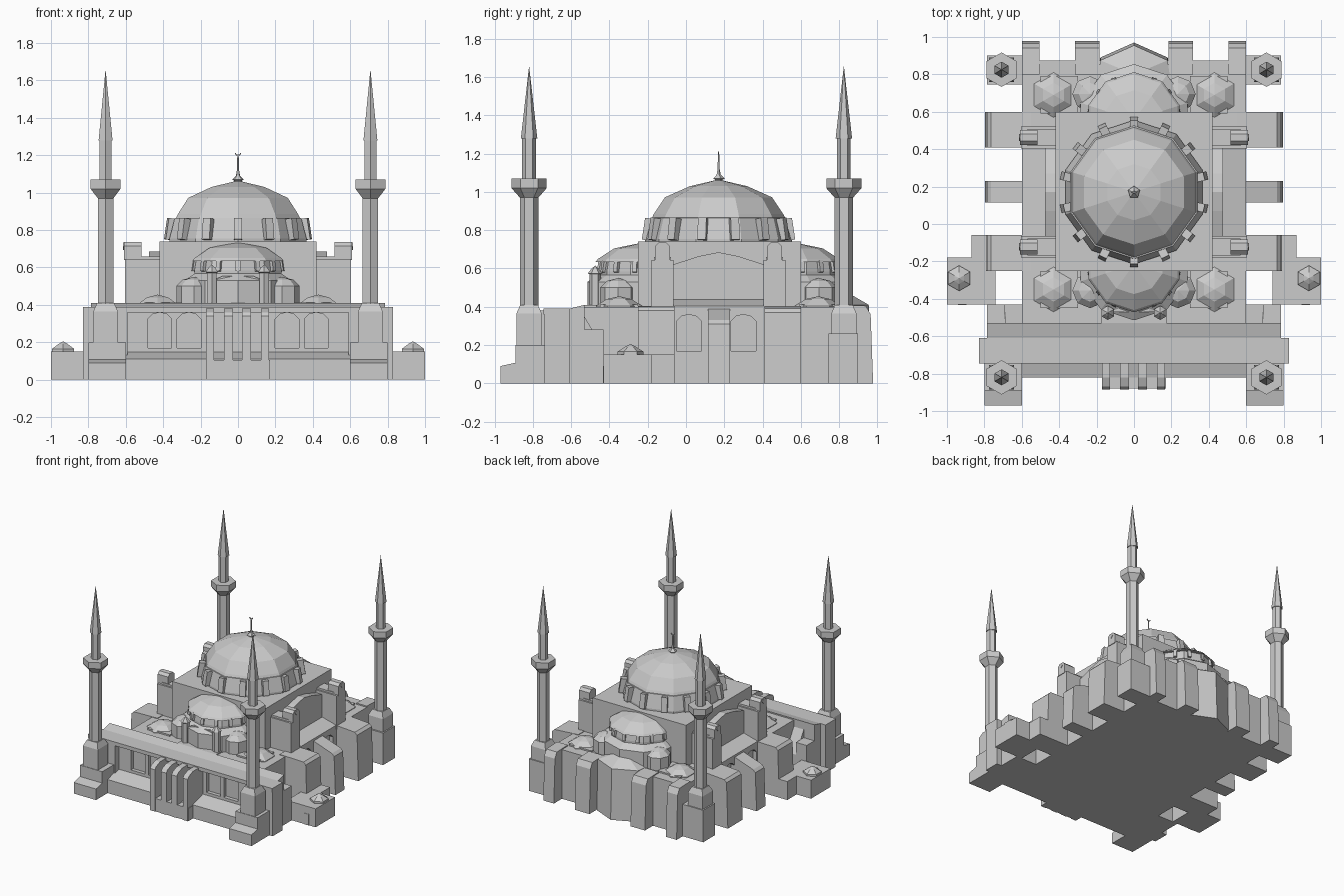
import bpy, bmesh, math
from mathutils import Matrix, Vector

if "Cube" in bpy.data.objects:
    bpy.data.objects.remove(bpy.data.objects["Cube"], do_unlink=True)

STONE = bpy.data.materials.new("pale_grey_stone")
STONE.use_nodes = True
STONE.diffuse_color = (0.6, 0.6, 0.6, 1)
STONE.node_tree.nodes["Principled BSDF"].inputs["Base Color"].default_value = (0.6, 0.6, 0.6, 1)
SIDES = ((1, "left"), (-1, "right"))
DOME_Y = 0.17


def finish(name, bm):
    bmesh.ops.recalc_face_normals(bm, faces=bm.faces)
    mesh = bpy.data.meshes.new(name)
    bm.to_mesh(mesh)
    bm.free()
    mesh.materials.append(STONE)
    obj = bpy.data.objects.new(name, mesh)
    bpy.context.collection.objects.link(obj)
    return obj


def prism(name, pts, axis, a, b):
    """Extrude a 2D outline along an axis: x takes (y, z), y takes (x, z), z takes (x, y)."""
    place = {"x": lambda p, t: (t, *p), "y": lambda p, t: (p[0], t, p[1]),
             "z": lambda p, t: (*p, t)}[axis]
    bm = bmesh.new()
    lo, hi = [[bm.verts.new(place(p, t)) for p in pts] for t in (a, b)]
    bm.faces.new(lo)
    bm.faces.new(hi)
    for i in range(len(pts)):
        j = (i + 1) % len(pts)
        bm.faces.new((lo[i], lo[j], hi[j], hi[i]))
    return finish(name, bm)


def box(name, x0, x1, y0, y1, z0, z1):
    return prism(name, [(x0, y0), (x1, y0), (x1, y1), (x0, y1)], "z", z0, z1)


def lathe(name, x, y, sides, profile, turn=math.pi / 2):
    """Faceted turned shape; a zero radius closes to a point."""
    bm = bmesh.new()
    rings = []
    for r, z in profile:
        n = sides if r else 1
        angles = [turn + math.tau * i / sides for i in range(n)]
        rings.append([bm.verts.new((x + r * math.cos(t), y + r * math.sin(t), z)) for t in angles])
    bm.faces.new(rings[0])
    if len(rings[-1]) > 1:
        bm.faces.new(rings[-1])
    for lo, hi in zip(rings, rings[1:]):
        for i in range(sides):
            j = (i + 1) % sides
            top = [hi[j], hi[i]] if len(hi) > 1 else [hi[0]]
            bm.faces.new([lo[i], lo[j]] + top)
    return finish(name, bm)


def ribs(name, cx, cy, radius, count, size, z):
    """Ring of small upright blocks, leaning inward a little."""
    bm = bmesh.new()
    for i in range(count):
        m = (Matrix.Translation((cx, cy, z)) @ Matrix.Rotation(math.tau * (i + 0.5) / count, 4, "Z")
             @ Matrix.Translation((radius, 0, 0)) @ Matrix.Rotation(-0.15, 4, "Y")
             @ Matrix.Diagonal((*size, 1)))
        bmesh.ops.create_cube(bm, size=1, matrix=m)
    return finish(name, bm)


def arch(c, w, z0, z1):
    """Pointed window outline."""
    s = z1 - 0.035
    return [(c - w, z0), (c + w, z0), (c + w, s), (c + w * 0.6, z1 - 0.01), (c, z1),
            (c - w * 0.6, z1 - 0.01), (c - w, s)]


def carve(obj, cutters):
    for c in cutters:
        mod = obj.modifiers.new("window", "BOOLEAN")
        mod.operation, mod.solver, mod.object = "DIFFERENCE", "EXACT", c
    bpy.context.view_layer.update()
    graph = bpy.context.evaluated_depsgraph_get()
    mesh = bpy.data.meshes.new_from_object(obj.evaluated_get(graph))
    obj.modifiers.clear()
    obj.data = mesh
    for c in cutters:
        bpy.data.objects.remove(c, do_unlink=True)


# Lower hall with side windows
hall = box("lower_hall", -0.6, 0.6, -0.55, 0.875, 0, 0.4)
carve(hall, [prism("cutter", arch(y, 0.065, 0.17, 0.36), "x", s * 0.57, s * 0.7)
             for s, _ in SIDES for y in (0.015, 0.3)])
prism("front_terrace", [(-0.61, 0), (-0.53, 0), (-0.53, 0.41), (-0.61, 0.39)], "x", -0.785, 0.785)

# Front gallery with arched windows, cornice and stepped plinth
gallery = box("front_gallery", -0.6, 0.6, -0.69, -0.6, 0, 0.37)
carve(gallery, [prism("cutter", arch(s * x, 0.063, 0.17, 0.36), "y", -0.8, -0.66)
                for s, _ in SIDES for x in (0.262, 0.418)])
box("gallery_cornice", -0.83, 0.83, -0.745, -0.61, 0.36, 0.39)
prism("gallery_plinth", [(-0.82, 0), (-0.68, 0), (-0.68, 0.15), (-0.82, 0.11)], "x", -0.6, 0.6)

# Entrance buttresses
box("entrance_base", -0.17, 0.17, -0.88, -0.68, 0, 0.105)
for i, x in enumerate((-0.15, -0.05, 0.045, 0.145)):
    w = 0.022 if i in (0, 3) else 0.024
    prism(f"entrance_fin_{i + 1}", [(-0.885, 0), (-0.68, 0), (-0.68, 0.382), (-0.82, 0.38),
                                    (-0.87, 0.36), (-0.885, 0.34)], "x", x - w, x + w)

# Square central block and main dome
box("central_block", -0.42, 0.42, -0.25, 0.6, 0.38, 0.74)
lathe("main_drum", 0, DOME_Y, 10, [(0.385, 0.73), (0.385, 0.755), (0.355, 0.865), (0.3, 0.87)])
ribs("main_drum_ribs", 0, DOME_Y, 0.37, 14, (0.045, 0.045, 0.115), 0.805)
lathe("main_dome", 0, DOME_Y, 10, [(0.35, 0.86), (0.338, 0.885), (0.28, 0.972), (0.15, 1.03), (0, 1.065)])
lathe("dome_finial", 0, DOME_Y, 5, [(0.022, 1.04), (0.022, 1.065), (0.034, 1.07), (0.012, 1.09),
                                    (0.006, 1.12), (0.004, 1.195)])
arc = [math.pi * (1 + i / 6) for i in range(7)]
prism("crescent", [(0.017 * math.cos(t), 1.212 + 0.017 * math.sin(t)) for t in arc]
      + [(0.011 * math.cos(t), 1.212 + 0.008 * math.sin(t)) for t in reversed(arc)],
      "y", DOME_Y - 0.003, DOME_Y + 0.003)

# Half domes and their clustered apses, front and back
for d, end in ((-1, "front"), (1, "back")):
    cy = DOME_Y + d * 0.385
    lathe(f"{end}_apse_body", 0, cy, 10, [(0.3, 0.38), (0.3, 0.53), (0.24, 0.57)])
    lathe(f"{end}_half_drum", 0, cy, 10, [(0.245, 0.55), (0.245, 0.585), (0.235, 0.64)])
    ribs(f"{end}_half_drum_ribs", 0, cy, 0.237, 14, (0.02, 0.025, 0.06), 0.61)
    lathe(f"{end}_half_dome", 0, cy, 10, [(0.257, 0.635), (0.245, 0.65), (0.16, 0.705), (0, 0.738)])
    for s, side in SIDES:
        lathe(f"{end}_{side}_niche", s * 0.235, cy + d * 0.14, 8,
              [(0.095, 0.38), (0.095, 0.5), (0.06, 0.535), (0, 0.55)])
        lathe(f"{end}_{side}_corner_dome", s * 0.43, DOME_Y + d * 0.52, 6,
              [(0.12, 0.38), (0.12, 0.405), (0.065, 0.44), (0, 0.455)])
        box(f"{end}_{side}_corner_roof", *sorted((s * 0.3, s * 0.5)),
            *sorted((DOME_Y + d * 0.42, DOME_Y + d * 0.62)), 0.38, 0.412)

# Front porch block, its gable and two small turrets
box("porch_block", -0.175, 0.175, -0.53, -0.3, 0.38, 0.41)
prism("porch_upper", [(-0.14, 0.4), (0.14, 0.4), (0.14, 0.53), (0.08, 0.555), (-0.08, 0.555), (-0.14, 0.53)],
      "y", -0.47, -0.3)
for s, side in SIDES:
    lathe(f"{side}_porch_turret", s * 0.14, -0.475, 6,
          [(0.03, 0.4), (0.03, 0.57), (0.038, 0.575), (0.018, 0.6), (0, 0.615)])

# Eastern apse and battered rear buttresses
bm = bmesh.new()
outline = ((-0.19, 0.8), (-0.18, 0.875), (0, 0.955), (0.18, 0.875), (0.19, 0.8))
low = [bm.verts.new((x, y + 0.015, 0)) for x, y in outline]
high = [bm.verts.new((x, y, 0.41)) for x, y in outline]
ridge = bm.verts.new((0, 0.8, 0.5))
bm.faces.new(low)
for i in range(5):
    j = (i + 1) % 5
    bm.faces.new((low[i], low[j], high[j], high[i]))
    bm.faces.new((high[i], high[j], ridge))
finish("rear_apse", bm)
for s, side in SIDES:
    for x0, x1, part in ((0.185, 0.315, "inner"), (0.505, 0.6, "outer")):
        prism(f"{side}_{part}_rear_buttress", [(0.8, 0), (0.978, 0), (0.965, 0.36), (0.94, 0.405), (0.8, 0.41)],
              "x", s * x0, s * x1)

# Side walls: buttresses, towers, gables and annexes
for s, side in SIDES:
    for y0, y1, x, drop, part in ((-0.25, -0.06, 0.785, 0.38, "front"), (0.115, 0.23, 0.785, 0.31, "middle"),
                                  (0.41, 0.6, 0.785, 0.37, "back")):
        prism(f"{side}_{part}_buttress", [(s * 0.55, 0), (s * (x + 0.012), 0), (s * x, drop),
                                          (s * (x - 0.02), drop + 0.02), (s * 0.55, 0.405)], "y", y0, y1)
    for y0, y1, part in ((-0.18, -0.065, "front"), (0.405, 0.52, "back")):
        box(f"{side}_{part}_tower", *sorted((s * 0.4, s * 0.605)), y0, y1, 0.37, 0.645)
        m = (y0 + y1) / 2
        box(f"{side}_{part}_tower_step", *sorted((s * 0.4, s * 0.57)), m - 0.045, m + 0.045, 0.64, 0.66)
        prism(f"{side}_{part}_tower_cap", [(m - 0.04, 0.64), (m + 0.04, 0.64), (m + 0.04, 0.715),
                                           (m + 0.02, 0.735), (m - 0.02, 0.735), (m - 0.04, 0.715)],
              "x", s * 0.515, s * 0.61)
        prism(f"{side}_{part}_tower_diamond", [(m, 0.693), (m + 0.02, 0.713), (m, 0.733), (m - 0.02, 0.713)],
              "x", s * 0.6, s * 0.614)
    prism(f"{side}_gable", [(-0.07, 0.38), (0.41, 0.38), (0.41, 0.62), (0.27, 0.665), (0.17, 0.685),
                            (0.07, 0.665), (-0.07, 0.62)], "x", s * 0.4, s * 0.475)
    prism(f"{side}_aisle_roof", [(s * 0.47, 0.38), (s * 0.6, 0.38), (s * 0.6, 0.405), (s * 0.47, 0.44)],
          "y", -0.07, 0.41)
    box(f"{side}_gallery_end", *sorted((s * 0.59, s * 0.83)), -0.74, -0.61, 0, 0.37)
    prism(f"{side}_front_lean_to", [(-0.55, 0), (-0.43, 0), (-0.43, 0.18), (-0.55, 0.38)], "x", s * 0.59, s * 0.69)
    box(f"{side}_front_lodge", *sorted((s * 0.69, s * 0.785)), -0.54, -0.43, 0, 0.28)
    box(f"{side}_wing", *sorted((s * 0.74, s * 0.87)), -0.25, -0.06, 0, 0.15)
    box(f"{side}_annex", *sorted((s * 0.74, s * 1.0)), -0.43, -0.18, 0, 0.15)
    box(f"{side}_annex_door", *sorted((s * 0.895, s * 0.94)), -0.433, -0.42, 0, 0.09)
    lathe(f"{side}_annex_dome", s * 0.935, -0.29, 6, [(0.068, 0.14), (0.068, 0.165), (0.03, 0.19), (0, 0.205)])

# Four minarets on stepped bases
for s, side in SIDES:
    for y, end in ((-0.82, "front"), (0.825, "back")):
        name, x = f"{end}_{side}_minaret", s * 0.708
        if end == "front":
            box(name + "_footing", *sorted((s * 0.6, s * 0.8)), -0.89, -0.73, 0, 0.2)
            prism(name + "_step", [(-0.97, 0), (-0.88, 0), (-0.88, 0.11), (-0.97, 0.09)], "x", s * 0.6, s * 0.8)
        else:
            box(name + "_footing", *sorted((s * 0.59, s * 0.785)), 0.745, 0.9, 0, 0.26)
        root = math.sqrt(2)
        lathe(name + "_base", x, y, 4, [(0.066 * root, 0), (0.066 * root, 0.365), (0.046 * root, 0.41)], math.pi / 4)
        lathe(name + "_shaft", x, y, 6, [(0.048, 0.4), (0.048, 0.97), (0.092, 1.02), (0.092, 1.07), (0.036, 1.071),
                                         (0.036, 1.28), (0.043, 1.28), (0, 1.66)])
